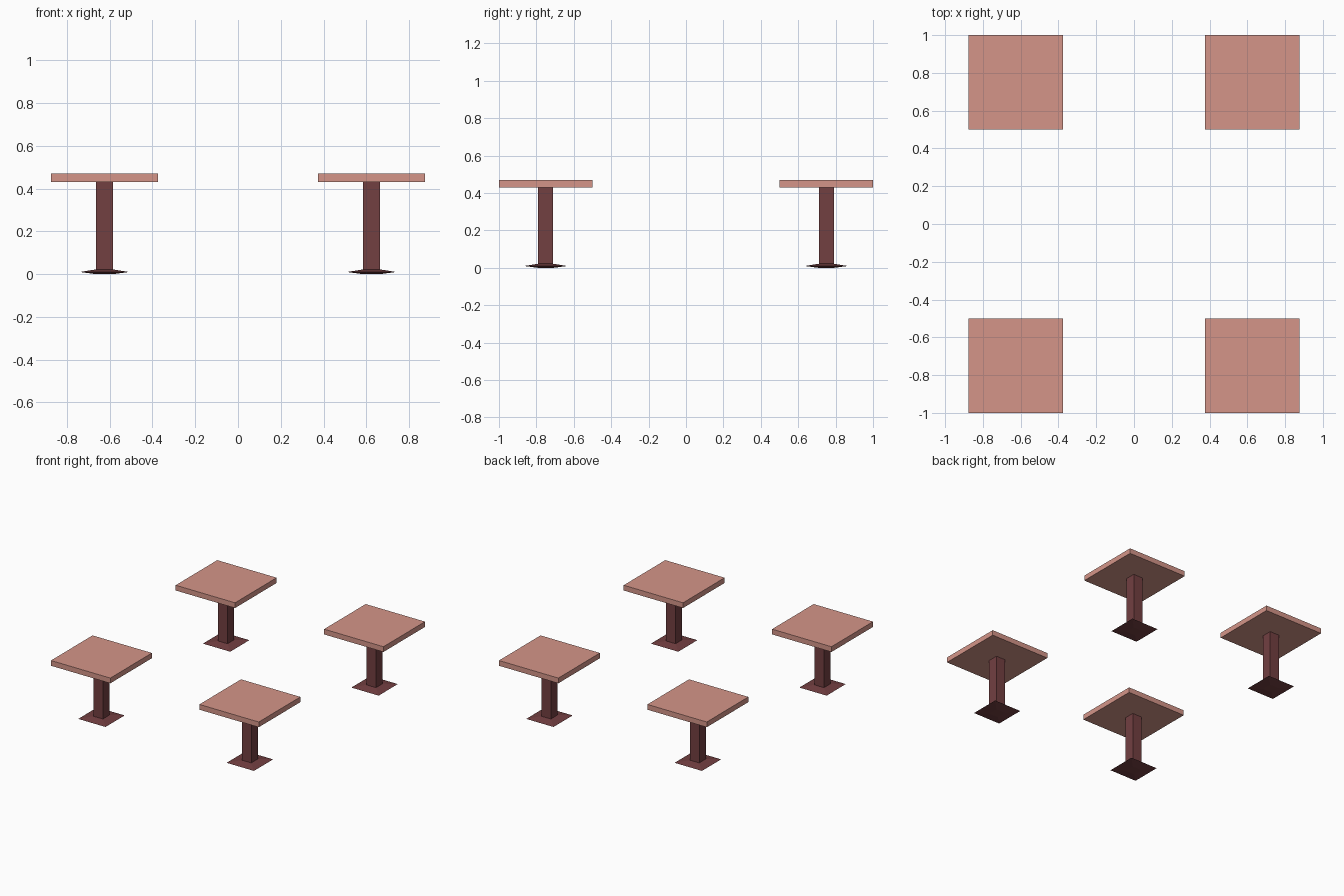
import bpy, bmesh

if "Cube" in bpy.data.objects:
    bpy.data.objects.remove(bpy.data.objects["Cube"])


def material(name, color):
    m = bpy.data.materials.new(name)
    m.diffuse_color = color
    m.use_nodes = True
    m.node_tree.nodes["Principled BSDF"].inputs["Base Color"].default_value = m.diffuse_color
    return m


top_mat = material("top_colour", (0.66, 0.30, 0.25, 1))
leg_mat = material("leg_colour", (0.17, 0.05, 0.053, 1))


def square_stack(name, sections, x, y, mat):
    """Closed solid skinned through square sections (half width, z)."""
    bm = bmesh.new()
    rings = [[bm.verts.new((sx * h, sy * h, z))
              for sx, sy in ((-1, -1), (1, -1), (1, 1), (-1, 1))]
             for h, z in sections]
    for a, b in zip(rings, rings[1:]):
        for i in range(4):
            j = (i + 1) % 4
            bm.faces.new((a[i], a[j], b[j], b[i]))
    bm.faces.new(rings[0][::-1])
    bm.faces.new(rings[-1])
    me = bpy.data.meshes.new(name)
    bm.to_mesh(me)
    bm.free()
    me.materials.append(mat)
    ob = bpy.data.objects.new(name, me)
    ob.location = (x, y, 0)
    bpy.context.collection.objects.link(ob)


# Four identical pedestal tables
for side, x in (("left", -0.625), ("right", 0.625)):
    for end, y in (("front", -0.75), ("back", 0.75)):
        tag = f"{end}_{side}"
        # Square slab top
        square_stack(f"table_top_{tag}", [(0.25, 0.43), (0.25, 0.47)], x, y, top_mat)
        # Square column
        square_stack(f"column_{tag}", [(0.04, 0.015), (0.04, 0.43)], x, y, leg_mat)
        # Thin foot plate tapering to a sharp rim
        square_stack(f"foot_{tag}", [(0.04, 0.0), (0.115, 0.01), (0.04, 0.022)], x, y, leg_mat)
